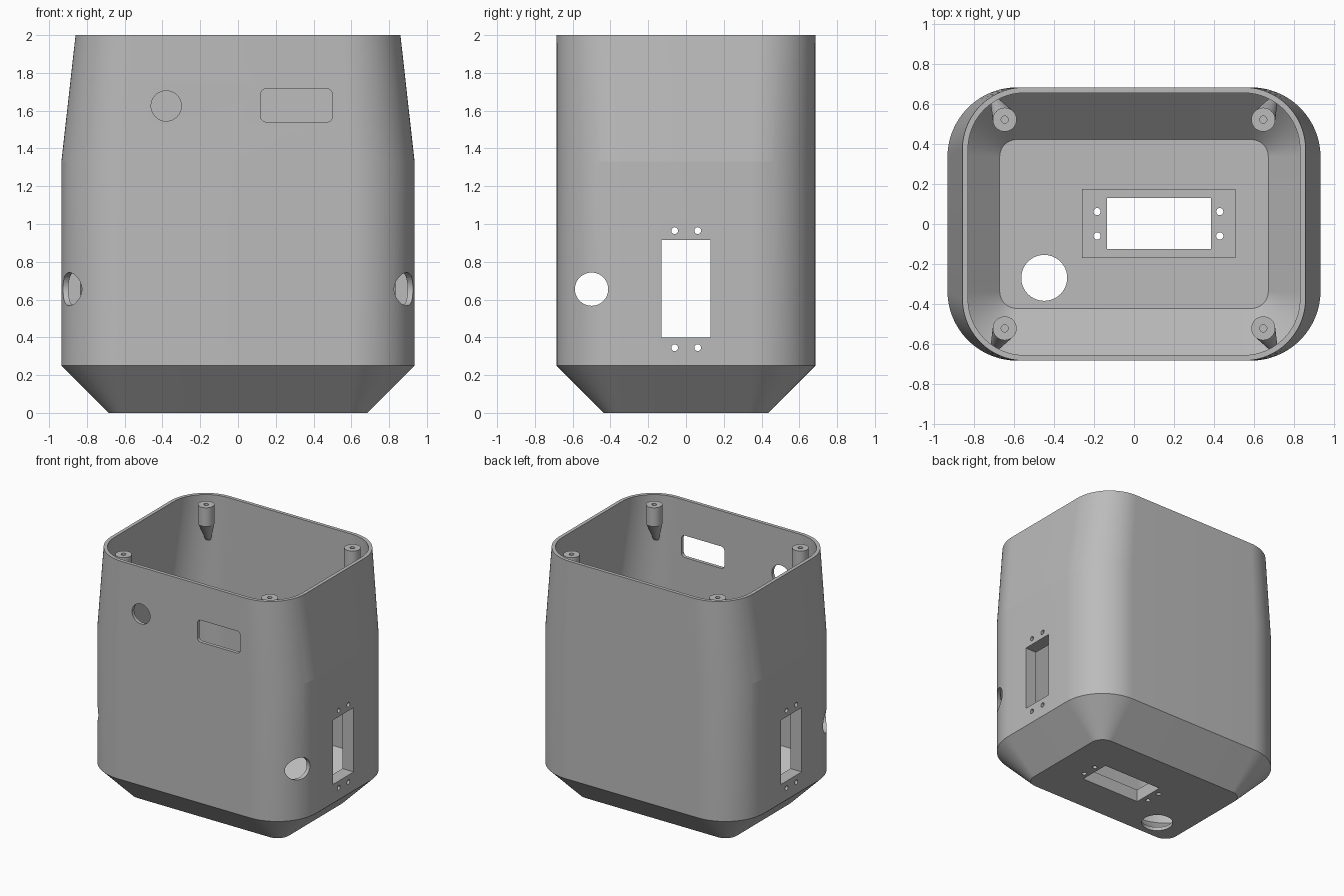
import bpy, bmesh, math
from mathutils import Matrix, Vector

cube = bpy.data.objects.get("Cube")
if cube:
    bpy.data.objects.remove(cube, do_unlink=True)

grey = bpy.data.materials.new("light grey plastic")
grey.use_nodes = True
grey.diffuse_color = (0.5, 0.5, 0.5, 1)
grey.node_tree.nodes["Principled BSDF"].inputs["Base Color"].default_value = (0.5, 0.5, 0.5, 1)


def finish(bm, name):
    bmesh.ops.recalc_face_normals(bm, faces=bm.faces[:])
    mesh = bpy.data.meshes.new(name)
    bm.to_mesh(mesh)
    bm.free()
    mesh.materials.append(grey)
    ob = bpy.data.objects.new(name, mesh)
    bpy.context.collection.objects.link(ob)
    return ob


def outline(w, d, r, z, n=24):
    """Rounded rectangle with half sizes w and d."""
    pts = []
    for k, (sx, sy) in enumerate([(1, 1), (-1, 1), (-1, -1), (1, -1)]):
        for i in range(n + 1):
            a = math.pi / 2 * (k + i / n)
            pts.append(Vector((sx * (w - r) + r * math.cos(a), sy * (d - r) + r * math.sin(a), z)))
    return pts


def loft(rings, name):
    bm = bmesh.new()
    loops = [[bm.verts.new(p) for p in ring] for ring in rings]
    for a, b in zip(loops, loops[1:]):
        for i in range(len(a)):
            j = (i + 1) % len(a)
            bm.faces.new((a[i], a[j], b[j], b[i]))
    bm.faces.new(loops[0])
    bm.faces.new(loops[-1])
    return finish(bm, name)


def box(lo, hi):
    bm = bmesh.new()
    lo, hi = Vector(lo), Vector(hi)
    bmesh.ops.create_cube(bm, size=1, matrix=Matrix.Translation((lo + hi) / 2) @ Matrix.Diagonal((*(hi - lo), 1)))
    return finish(bm, "box tool")


def rod(centre, r, length, axis="Z", segments=40):
    turn = {"X": Matrix.Rotation(math.pi / 2, 4, "Y"), "Y": Matrix.Rotation(math.pi / 2, 4, "X"),
            "Z": Matrix.Identity(4)}[axis]
    bm = bmesh.new()
    bmesh.ops.create_cone(bm, cap_ends=True, segments=segments, radius1=r, radius2=r, depth=length,
                          matrix=Matrix.Translation(centre) @ turn)
    return finish(bm, "rod tool")


def combine(target, tool, operation):
    mod = target.modifiers.new("combine", "BOOLEAN")
    mod.operation, mod.solver, mod.object = operation, "EXACT", tool
    bpy.context.view_layer.update()
    mesh = bpy.data.meshes.new_from_object(target.evaluated_get(bpy.context.evaluated_depsgraph_get()))
    target.modifiers.clear()
    target.data = mesh
    bpy.data.objects.remove(tool, do_unlink=True)


def smooth(ob, degrees):
    bpy.ops.object.select_all(action="DESELECT")
    ob.select_set(True)
    bpy.context.view_layer.objects.active = ob
    bpy.ops.object.shade_smooth_by_angle(angle=math.radians(degrees))


# Hollow housing: outside upwards, over the rim, then inside downwards
t = 0.028
housing = loft([
    outline(0.685, 0.435, 0.10, 0), outline(0.935, 0.685, 0.35, 0.25),
    outline(0.935, 0.685, 0.35, 1.33), outline(0.86, 0.685, 0.31, 2),
    outline(0.86 - t, 0.685 - t, 0.31 - t, 2), outline(0.935 - t, 0.685 - t, 0.35 - t, 1.33),
    outline(0.935 - t, 0.685 - t, 0.35 - t, 0.262), outline(0.673, 0.423, 0.085, t),
], "housing")

# Thick mounting pads inside the floor and both side walls
combine(housing, box((-0.26, -0.17, 0.015), (0.51, 0.175, 0.10)), "UNION")
for s in (-1, 1):
    x = sorted((s * 0.835, s * 0.92))
    combine(housing, box((x[0], -0.172, 0.275), (x[1], 0.172, 1.035)), "UNION")

# Slots with screw holes through the floor and sides
combine(housing, box((-0.135, -0.125, -0.1), (0.385, 0.13, 0.2)), "DIFFERENCE")
combine(housing, box((-1.1, -0.13, 0.40), (1.1, 0.13, 0.915)), "DIFFERENCE")
for y in (-0.06, 0.062):
    for x in (-0.185, 0.43):
        combine(housing, rod((x, y, 0.05), 0.018, 0.3, "Z", 20), "DIFFERENCE")
    for z in (0.345, 0.965):
        combine(housing, rod((0, y, z), 0.018, 2.2, "X", 20), "DIFFERENCE")

# Cable holes through the floor and the front corners
combine(housing, rod((-0.45, -0.27, 0), 0.115, 0.3, "Z", 64), "DIFFERENCE")
combine(housing, rod((0, -0.5, 0.655), 0.088, 2.2, "X", 64), "DIFFERENCE")

# Round button hole and rounded display window in the front
combine(housing, rod((-0.38, -0.68, 1.625), 0.08, 0.3, "Y", 64), "DIFFERENCE")
window = loft([outline(0.19, 0.088, 0.03, z, 8) for z in (-0.15, 0.15)], "window tool")
window.data.transform(Matrix.Translation((0.31, -0.68, 1.628)) @ Matrix.Rotation(math.pi / 2, 4, "X"))
combine(housing, window, "DIFFERENCE")
smooth(housing, 5)


# Screw posts in the top corners, each braced down to the wall
def disc(x, y, z, r, n=32):
    return [(x + r * math.cos(2 * math.pi * i / n), y + r * math.sin(2 * math.pi * i / n), z) for i in range(n)]


for sx, side in ((1, "left"), (-1, "right")):
    for sy, end in ((1, "back"), (-1, "front")):
        x, y = sx * 0.648, sy * 0.523
        post = rod((x, y, 1.895), 0.06, 0.15, "Z", 32)
        post.name = f"{end}_{side}_screw_post"
        combine(post, rod((x, y, 1.95), 0.018, 0.2, "Z", 20), "DIFFERENCE")
        smooth(post, 30)
        bm = bmesh.new()
        for p in disc(x, y, 1.82, 0.06) + disc(sx * 0.70, sy * 0.622, 1.64, 0.02):
            bm.verts.new(p)
        bmesh.ops.convex_hull(bm, input=bm.verts[:])
        brace = finish(bm, f"{end}_{side}_post_brace")
        smooth(brace, 30)
